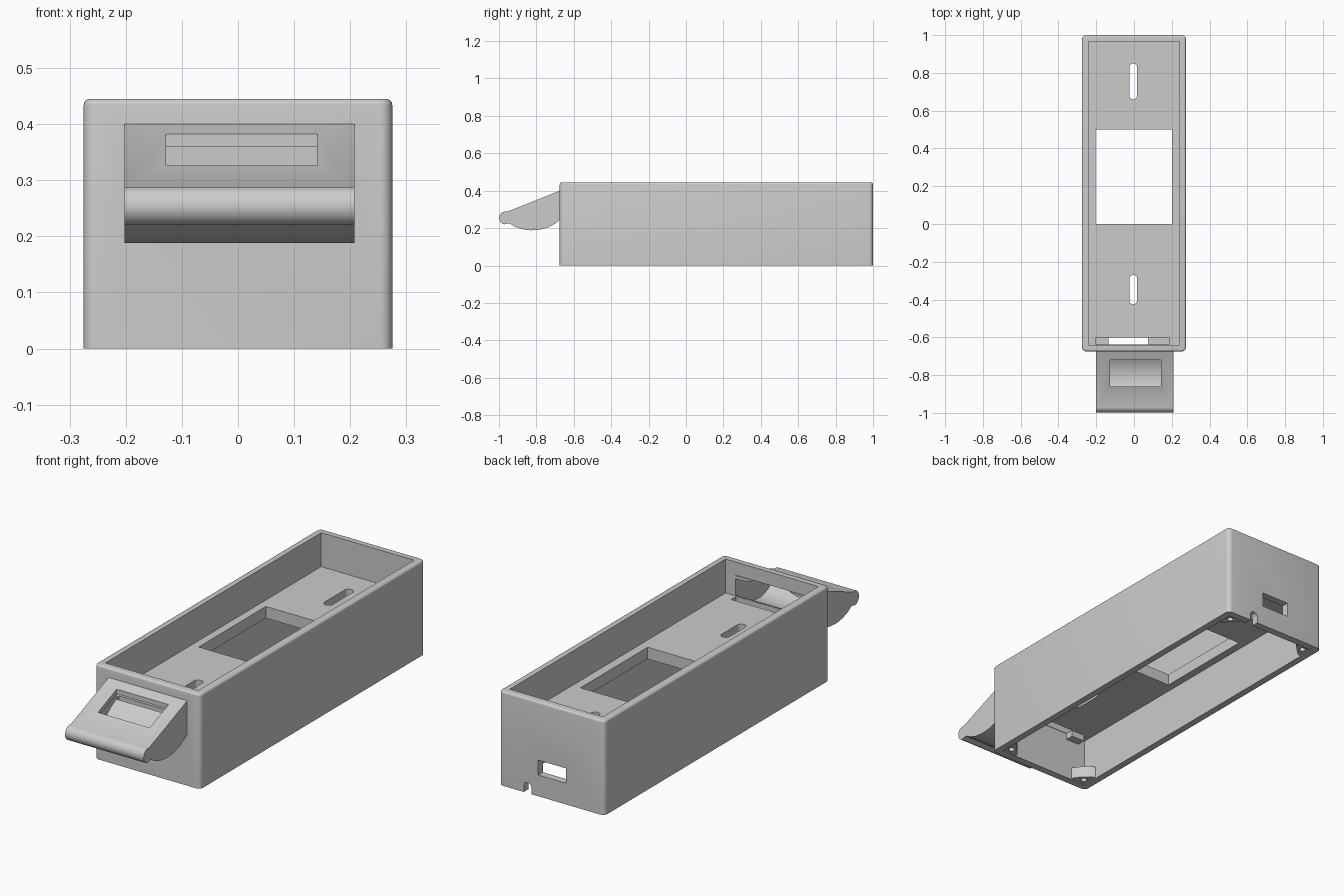
import bpy, bmesh
from math import pi, cos, sin, radians

cube = bpy.data.objects.get("Cube")
if cube:
    bpy.data.objects.remove(cube, do_unlink=True)

grey = bpy.data.materials.new("plain_grey")
grey.use_nodes = True
colour = (0.6, 0.6, 0.6, 1)
grey.diffuse_color = colour
grey.node_tree.nodes["Principled BSDF"].inputs["Base Color"].default_value = colour


def finish(name, bm):
    bmesh.ops.recalc_face_normals(bm, faces=bm.faces[:])
    mesh = bpy.data.meshes.new(name)
    bm.to_mesh(mesh)
    bm.free()
    mesh.materials.append(grey)
    ob = bpy.data.objects.new(name, mesh)
    bpy.context.collection.objects.link(ob)
    return ob


def prism(name, points, lo, hi, axis="z"):
    """Extrude an outline: (x, y) along z, (y, z) along x or (x, z) along y."""
    place = {"z": lambda p, t: (p[0], p[1], t),
             "x": lambda p, t: (t, p[0], p[1]),
             "y": lambda p, t: (p[0], t, p[1])}[axis]
    bm = bmesh.new()
    ends = [[bm.verts.new(place(p, t)) for p in points] for t in (lo, hi)]
    bm.faces.new(ends[0])
    bm.faces.new(ends[1])
    n = len(points)
    for i in range(n):
        j = (i + 1) % n
        bm.faces.new((ends[0][i], ends[0][j], ends[1][j], ends[1][i]))
    return finish(name, bm)


def box(name, x, y, z):
    return prism(name, [(x[0], y[0]), (x[1], y[0]), (x[1], y[1]), (x[0], y[1])], *z)


def arc(cx, cy, r, start, end, steps=10):
    angles = [radians(start + (end - start) * i / steps) for i in range(steps + 1)]
    return [(cx + r * cos(a), cy + r * sin(a)) for a in angles]


def select_only(ob):
    bpy.ops.object.select_all(action="DESELECT")
    ob.select_set(True)
    bpy.context.view_layer.objects.active = ob


def combine(ob, other, operation="DIFFERENCE"):
    select_only(ob)
    mod = ob.modifiers.new("combine", "BOOLEAN")
    mod.operation, mod.solver, mod.object = operation, "EXACT", other
    bpy.ops.object.modifier_apply(modifier=mod.name)


def remove(*obs):
    for ob in obs:
        bpy.data.objects.remove(ob, do_unlink=True)


# Housing block with rounded upright corners and a softened top rim
body = box("housing", (-0.275, 0.275), (-0.675, 1.0), (0, 0.445))
bm = bmesh.new()
bm.from_mesh(body.data)
upright = [e for e in bm.edges if abs(e.verts[0].co.z - e.verts[1].co.z) > 0.1]
bmesh.ops.bevel(bm, geom=upright, offset=0.022, segments=5, profile=0.5, affect="EDGES")
rim = [e for e in bm.edges if all(v.co.z > 0.44 for v in e.verts)]
bmesh.ops.bevel(bm, geom=rim, offset=0.011, segments=4, profile=0.5, affect="EDGES")
bm.to_mesh(body.data)
bm.free()

# Tray above, compartment below, window and front drop slot in the dividing shelf
inner_x, inner_y = (-0.242, 0.242), (-0.64, 0.965)
cutters = [
    box("cut_tray", inner_x, inner_y, (0.285, 0.6)),
    box("cut_compartment", inner_x, inner_y, (-0.1, 0.23)),
    box("cut_window", (-0.205, 0.2), (0, 0.5), (0.2, 0.3)),
    box("cut_drop_slot", (-0.2, 0.185), (-0.638, -0.6), (0.2, 0.3)),
    box("cut_port", (-0.075, 0.07), (0.9, 1.1), (0.1, 0.17)),
]

# Two long round-ended slots in the shelf
for low, high in ((-0.425, -0.27), (0.66, 0.85)):
    r = 0.021
    outline = arc(-0.004, high - r, r, 0, 180) + arc(-0.004, low + r, r, 180, 360)
    cutters.append(prism("cut_slot", outline, 0.2, 0.3))

# Cable notch under the back wall
notch = [(0.145, -0.05)] + arc(0.125, 0.03, 0.02, 0, 180) + [(0.105, -0.05)]
cutters.append(prism("cut_cable_notch", notch, 0.9, 1.1, "y"))

for c in cutters:
    combine(body, c)
remove(*cutters)

# Spout on the front: sloping roof, round nose and curved belly
outer = [(-0.67, 0.402), (-0.955, 0.288)]
outer += arc(-0.964, 0.254, 0.035, 105, 255, 12)
outer += [(-0.945, 0.226), (-0.915, 0.208), (-0.875, 0.194), (-0.83, 0.188),
          (-0.78, 0.192), (-0.735, 0.205), (-0.7, 0.223), (-0.67, 0.25)]
spout = prism("spout", outer, -0.202, 0.208, "x")

# Hollow of the spout, running through the front wall into the tray
hollow = [(-0.62, 0.387), (-0.675, 0.377), (-0.9, 0.288), (-0.925, 0.255),
          (-0.88, 0.222), (-0.83, 0.208), (-0.78, 0.212), (-0.73, 0.228),
          (-0.675, 0.27), (-0.62, 0.3)]
channel = prism("cut_channel", hollow, -0.186, 0.191, "x")
mouth = box("cut_mouth", (-0.128, 0.142), (-0.86, -0.72), (0.25, 0.5))
combine(body, channel)
combine(spout, channel)
combine(spout, mouth)
remove(channel, mouth)

# Small stops beside the mouth, inside the roof
stops = [prism("mouth_stop", [(x, 0.381), (x + s * 0.045, 0.381), (x + s * 0.03, 0.368),
                              (x, 0.364)], -0.7, -0.64, "y")
         for x, s in ((-0.188, 2.2), (0.193, -2.2))]

# Ledges under the drop slot
ledges = [box("drop_ledge", x, (-0.645, -0.6), (0.2, 0.232))
          for x in ((-0.205, -0.135), (0.075, 0.19))]

# Corner screw bosses
bosses = []
for sx in (-1, 1):
    for y, sy in ((-0.645, 1), (0.97, -1)):
        x = sx * 0.247
        boss = prism("screw_boss", [(x, y), (x - sx * 0.085, y), (x - sx * 0.075, y + sy * 0.025),
                                    (x - sx * 0.025, y + sy * 0.075), (x, y + sy * 0.085)], 0.005, 0.06)
        hole = prism("cut_hole", arc(x - sx * 0.032, y + sy * 0.032, 0.014, 0, 337.5, 15), -0.1, 0.05)
        combine(boss, hole)
        remove(hole)
        bosses.append(boss)

for ob in [body, spout] + stops + ledges + bosses:
    select_only(ob)
    bpy.ops.object.shade_smooth_by_angle(angle=radians(30))
